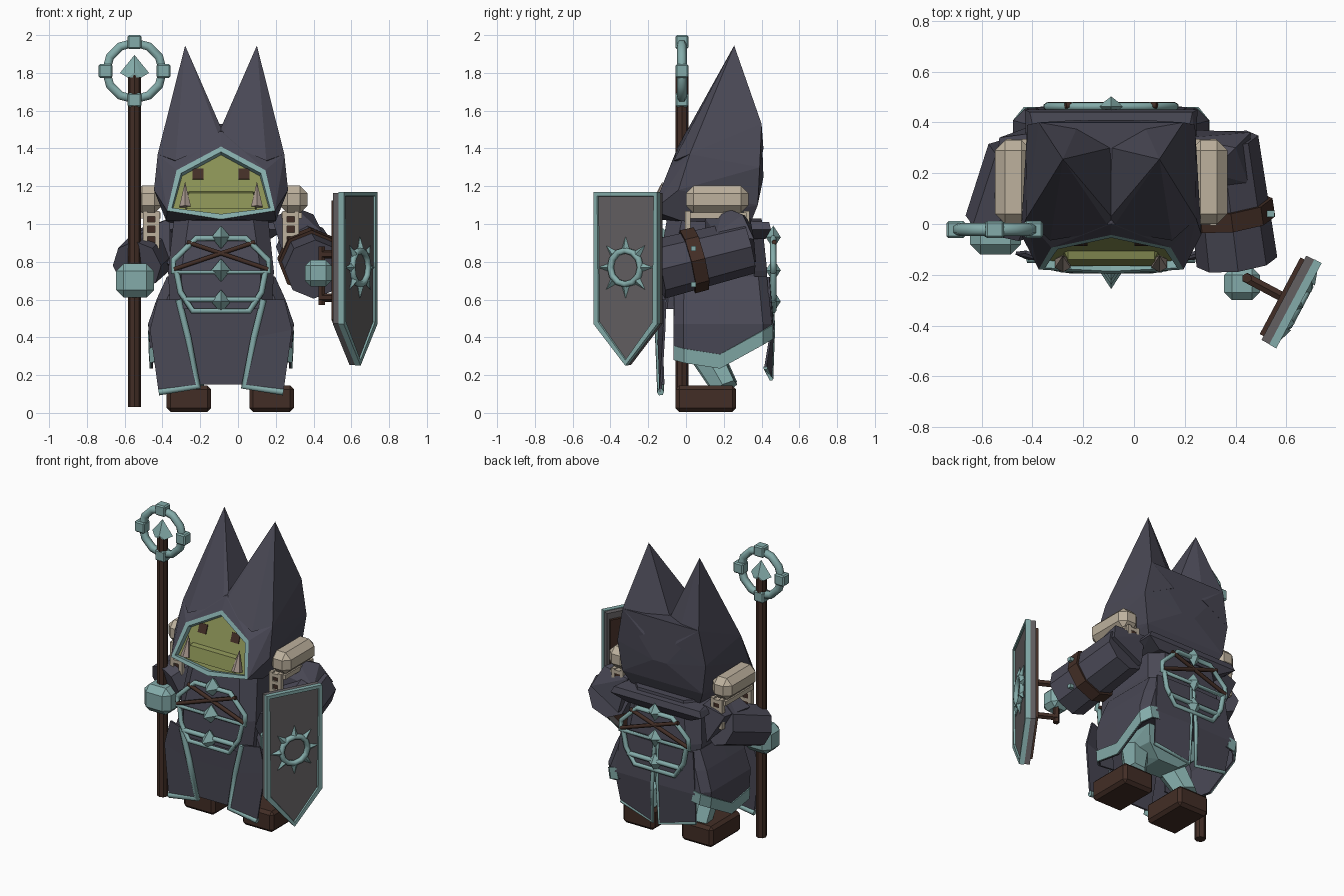
import bpy, bmesh
from math import sin, cos, pi, radians
from mathutils import Vector, Matrix

if "Cube" in bpy.data.objects:
    bpy.data.objects.remove(bpy.data.objects["Cube"])

CX = -0.09  # body centre line
SIDES = ((-1, "right"), (1, "left"))


def material(name, rgb):
    m = bpy.data.materials.new(name)
    m.use_nodes = True
    m.diffuse_color = (*rgb, 1)
    m.node_tree.nodes["Principled BSDF"].inputs["Base Color"].default_value = (*rgb, 1)
    return m


CLOTH = material("dark cloth", (0.068, 0.066, 0.092))
TEAL = material("pale teal", (0.23, 0.41, 0.40))
SKIN = material("green skin", (0.25, 0.28, 0.09))
BEIGE = material("beige padding", (0.51, 0.44, 0.34))
BROWN = material("brown leather", (0.055, 0.027, 0.019))
GREY = material("shield grey", (0.125, 0.115, 0.12))
TUSK = material("tusk", (0.36, 0.29, 0.25))


def finish(name, bm, *mats, matrix=None):
    bmesh.ops.recalc_face_normals(bm, faces=bm.faces)
    me = bpy.data.meshes.new(name)
    bm.to_mesh(me)
    bm.free()
    for m in mats:
        me.materials.append(m)
    ob = bpy.data.objects.new(name, me)
    bpy.context.collection.objects.link(ob)
    if matrix:
        ob.matrix_world = matrix
    return ob


def hull_mesh(pts):
    bm = bmesh.new()
    for p in pts:
        bm.verts.new(p)
    r = bmesh.ops.convex_hull(bm, input=bm.verts)
    junk = {v for v in r["geom_interior"] if isinstance(v, bmesh.types.BMVert)}
    bmesh.ops.delete(bm, geom=list(junk), context="VERTS")
    bmesh.ops.dissolve_limit(bm, angle_limit=0.03, verts=bm.verts, edges=bm.edges)
    bmesh.ops.recalc_face_normals(bm, faces=bm.faces)
    return bm


def hull(name, pts, mat, matrix=None):
    return finish(name, hull_mesh(pts), mat, matrix=matrix)


def box(name, c, size, mat, bevel=0, rx=0):
    bm = bmesh.new()
    bmesh.ops.create_cube(bm, size=1, matrix=Matrix.Diagonal((*size, 1)))
    if bevel:
        bmesh.ops.bevel(bm, geom=bm.edges[:], offset=bevel, segments=1, affect="EDGES")
    return finish(name, bm, mat, matrix=Matrix.Translation(c) @ Matrix.Rotation(rx, 4, "X"))


def rod(name, a, b, r1, r2, mat, sides=8, matrix=None):
    a, b = Vector(a), Vector(b)
    place = Matrix.Translation((a + b) / 2) @ (b - a).to_track_quat("Z", "Y").to_matrix().to_4x4()
    bm = bmesh.new()
    bmesh.ops.create_cone(bm, cap_ends=True, segments=sides, radius1=r1, radius2=r2,
                          depth=(b - a).length, matrix=place)
    return finish(name, bm, mat, matrix=matrix)


def trim(name, pts, r, mat, closed=False, matrix=None):
    cu = bpy.data.curves.new(name, "CURVE")
    cu.dimensions = "3D"
    cu.bevel_depth, cu.bevel_resolution, cu.use_fill_caps = r, 1, True
    sp = cu.splines.new("POLY")
    sp.points.add(len(pts) - 1)
    for p, q in zip(sp.points, pts):
        p.co = (*q, 1)
    sp.use_cyclic_u = closed
    cu.materials.append(mat)
    ob = bpy.data.objects.new(name, cu)
    bpy.context.collection.objects.link(ob)
    if matrix:
        ob.matrix_world = matrix
    return ob


def sheet(name, rows, mat, thick=0.012):
    """Cloth surface through matching rows of points."""
    bm = bmesh.new()
    vr = [[bm.verts.new(p) for p in row] for row in rows]
    for a, b in zip(vr, vr[1:]):
        for i in range(len(a) - 1):
            bm.faces.new((a[i], a[i + 1], b[i + 1], b[i]))
    ob = finish(name, bm, mat)
    mod = ob.modifiers.new("thickness", "SOLIDIFY")
    mod.thickness, mod.offset = thick, 0
    return ob


def section(w, yf, yb, z, c):
    half = [(w - c, yf), (w, yf + c), (w, yb - c), (w - c, yb)]
    return [(CX + x, y, z) for x, y in half] + [(CX - x, y, z) for x, y in half[::-1]]


def both(pts):
    return [(CX + s * x, y, z) for x, y, z in pts for s in (-1, 1)]


# Hood with a framed face opening
SLOPE = 0.4


def face_y(z):
    return -0.195 + SLOPE * (z - 1.03)


opening = [(x, face_y(z), z) for x, z in ((0, 1.41), (0.235, 1.285), (0.285, 1.07), (0, 1.025))]
bm = hull_mesh(both(opening + [
    (0.29, -0.02, 1.015), (0.355, -0.04, 1.18), (0.335, 0.02, 1.37), (0, 0, 1.49),
    (0, 0.38, 1.5), (0.285, 0.4, 1.53), (0.33, 0.39, 1.3),
    (0.3, 0.38, 1.1), (0.25, 0.34, 1.0), (0.05, 0.41, 1.25)]))
face = max(bm.faces, key=lambda f: f.normal.dot(Vector((0, -1, SLOPE))))
for thick, depth in ((0.03, 0), (0.006, -0.03)):
    for f in bmesh.ops.inset_region(bm, faces=[face], thickness=thick, depth=depth)["faces"]:
        f.material_index = 1
face.material_index = 2
finish("hood", bm, CLOTH, TEAL, SKIN)

# Skirt outline: distance in from the widest point, depth, hem height
SKIRT = ((0.16, -0.06, 0.29), (0.05, -0.06, 0.28), (0, -0.01, 0.265), (0, 0.18, 0.235),
         (0, 0.405, 0.36), (0.045, 0.45, 0.39), (0.1, 0.45, 0.4))

for s, side in SIDES:
    X = lambda x: CX + s * x
    P = lambda pts: [(X(x), y, z) for x, y, z in pts]
    # Hood ears
    hull(side + "_hood_ear", P((
        (0.19, 0.255, 1.945), (0, -0.025, 1.44), (0.24, -0.065, 1.335), (0.335, 0.02, 1.37),
        (0.285, 0.4, 1.53), (0.33, 0.39, 1.3), (0, 0.03, 1.51), (0, 0.3, 1.51), (0.12, 0.41, 1.4))), CLOTH)
    # Eyes and tusks
    box(side + "_eye", (X(0.122), face_y(1.265) + 0.03, 1.265), (0.06, 0.009, 0.06), BROWN, rx=-0.38)
    rod(side + "_tusk", (X(0.19), -0.155, 1.09), (X(0.19), -0.125, 1.225), 0.035, 0, TUSK, 6)
    # Shoulder pads with hanging ladders
    box(side + "_shoulder_pad", (X(0.385), 0.165, 1.13), (0.145, 0.33, 0.145), BEIGE, 0.04)
    box(side + "_pad_base", (X(0.375), 0.17, 1.045), (0.11, 0.3, 0.03), BEIGE)
    for y in (0.01, 0.32):
        box(side + "_ladder_backing", (X(0.37), y + 0.005, 0.97), (0.06, 0.012, 0.18), BROWN)
        for dx in (-0.032, 0.032):
            box(side + "_ladder_rail", (X(0.37 + dx), y, 0.97), (0.024, 0.03, 0.2), BEIGE)
        for z in (0.885, 0.945, 1.0, 1.05):
            box(side + "_ladder_rung", (X(0.37), y, z), (0.07, 0.025, 0.022), BEIGE)
    # Boots and legs, with the right foot set further in
    foot = 0.268 if s > 0 else 0.17
    box(side + "_boot", (X(foot), 0.105, 0.075), (0.235, 0.32, 0.14), BROWN, 0.02)
    rod(side + "_shin", (X(foot - 0.01), 0.21, 0.13), (X(0.14), 0.07, 0.38), 0.07, 0.095, TEAL, 6)
    # Coat front flap
    inner = [(0.225, -0.15, 0.6), (0.175, -0.145, 0.4), (0.12, -0.135, 0.14)]
    outer = [(0.335, -0.11, 0.6), (0.375, -0.115, 0.44), (0.33, -0.135, 0.11)]
    sheet(side + "_front_flap", list(zip(P(inner), P(outer))), CLOTH)
    trim(side + "_flap_trim", P(inner + outer[-1:]), 0.019, TEAL)
    # Skirt side with a hem that rises to the back, edged by a band
    rows = [P([(w - cut, y * k, z) for cut, y, hem in SKIRT])
            for w, z, k in ((0.28, 0.72, 0.94), (0.335, 0.6, 0.97), (0.38, 0.47, 1))]
    hem_row = P([(0.365 - cut, y, hem) for cut, y, hem in SKIRT])
    sheet(side + "_skirt", rows + [hem_row], CLOTH)
    band_top = [p.lerp(q, 0.075 / (q.z - p.z)) for p, q in zip(map(Vector, hem_row), map(Vector, rows[-1]))]
    push = lambda pts: [(x + s * 0.008, y + (0.006 if y > 0.42 else 0), z) for x, y, z in pts]
    sheet(side + "_hem_band", [push(band_top[1:]), push(hem_row[1:])], TEAL, thick=0.009)
    # Coat tail
    tail_in = [(0.012, 0.445, 0.72), (0.02, 0.46, 0.45), (0.025, 0.45, 0.18)]
    tail_out = [(0.27, 0.435, 0.72), (0.3, 0.455, 0.45), (0.28, 0.42, 0.24)]
    sheet(side + "_coat_tail", list(zip(P(tail_in), P(tail_out))), CLOTH)
    trim(side + "_tail_trim", P(tail_in + tail_out[-1:]), 0.012, TEAL)

hull("jaw", both([(0.2, -0.1, 1.08), (0.18, -0.165, 1.08), (0.2, -0.08, 1.15), (0.17, -0.14, 1.165),
                  (0.17, -0.06, 1.18)]), SKIN)

# Robe body, collar and inner front panel
hull("torso", section(0.27, -0.16, 0.43, 0.55, 0.06) + section(0.28, -0.15, 0.43, 0.75, 0.07)
     + section(0.25, -0.1, 0.4, 1.03, 0.08), CLOTH)
hull("back_collar", both([(0.28, 0.25, 1.02), (0.32, 0.44, 1.01), (0.34, 0.45, 0.97), (0.33, 0.2, 0.97),
                          (0.24, 0.42, 0.92), (0.26, 0.25, 0.92)]), CLOTH)
sheet("front_panel", [[(CX + x, y, z) for x in (-w, 0, w)] for w, y, z in (
    (0.23, -0.14, 0.6), (0.19, -0.13, 0.4), (0.14, -0.12, 0.15))], CLOTH)
hull("hips", both([(0.22, 0.02, 0.46), (0.22, 0.3, 0.46), (0.2, 0.04, 0.36), (0.18, 0.26, 0.36),
                   (0.08, 0.05, 0.29), (0.08, 0.22, 0.29)]), TEAL)

# Chest and back ornaments: outlines, crossed straps and gems
loops = {
    "upper": [(0.255, 0.745), (0.25, 0.81), (0.13, 0.925)],
    "lower": [(0.235, 0.745), (0.215, 0.64), (0.15, 0.54)],
    "bar": [(0.2, 0.6)],
}
for where, y_at, tip in (("front", lambda z: -0.18 + 0.1 * (z - 0.55), 0.08), ("back", lambda z: 0.462, 0.04)):
    out = -1 if where == "front" else 1
    for part, half in loops.items():
        line = half + [(-x, z) for x, z in half[::-1]]
        trim(where + "_" + part + "_outline", [(CX + x, y_at(z), z) for x, z in line], 0.016, TEAL,
             closed=part == "upper")
    for s, side in SIDES:
        trim(where + "_" + side + "_strap", [(CX + s * x, y_at(z) + 0.005 * out, z) for x, z in (
            (-0.25, 0.76), (0, 0.845), (0.18, 0.905))], 0.013, BROWN)
    for z in (0.93, 0.755, 0.59):
        c = Vector((CX, y_at(z), z))
        hull(where + "_gem", [c + Vector(d) * k for k in (-1, 1) for d in (
            (0.052, 0, 0), (0, tip, 0), (0, 0, 0.062))], TEAL)

# Left arm: shoulder, sleeve, cuff band, hand
top, mouth = Vector((0.345, 0.33, 0.88)), Vector((0.405, -0.15, 0.76))
hull("left_shoulder", [(0.18, 0.1, 1.03), (0.2, 0.34, 1.03), (0.3, 0.2, 1.09), (0.4, 0.3, 1.05),
                       (0.46, 0.36, 0.92), (0.45, 0.16, 0.95), (0.25, 0.37, 0.8), (0.25, 0.1, 0.8)], CLOTH)
rod("left_sleeve", top, mouth, 0.145, 0.16, CLOTH)
rod("left_sleeve_band", top.lerp(mouth, 0.52), top.lerp(mouth, 0.67), 0.17, 0.172, BROWN)
for z in (0.68, 0.87):
    box("band_stud", (0.538, 0.04, z), (0.03, 0.025, 0.025), TEAL)
box("left_hand", (0.425, -0.235, 0.74), (0.14, 0.13, 0.14), TEAL, 0.03)

# Right arm and hand
hull("right_shoulder", [(-0.36, 0.08, 1.03), (-0.38, 0.36, 1.02), (-0.53, 0.34, 0.97), (-0.55, 0.1, 0.95),
                        (-0.42, 0.38, 0.78), (-0.36, 0.06, 0.78)], CLOTH)
rod("right_sleeve", (-0.44, 0.27, 0.87), (-0.535, -0.01, 0.78), 0.14, 0.135, CLOTH)
box("right_hand", (-0.545, -0.035, 0.7), (0.2, 0.17, 0.18), TEAL, 0.04)

# Staff with ring head
SX, SY, SZ = -0.548, -0.022, 1.81
rod("staff_pole", (SX, SY, 0.03), (SX, SY, 1.79), 0.034, 0.034, BROWN)
hull("staff_tip", [(SX + x, SY + y, z) for x, y, z in (
    (0, 0, 1.895), (0.077, 0, 1.8), (-0.077, 0, 1.8), (0, 0.034, 1.8), (0, -0.034, 1.8),
    (0.036, 0.03, 1.775), (-0.036, 0.03, 1.775), (0.036, -0.03, 1.775), (-0.036, -0.03, 1.775))], TEAL)
trim("staff_ring", [(SX + 0.15 * cos(a * pi / 6), SY, SZ + 0.15 * sin(a * pi / 6)) for a in range(12)],
     0.026, TEAL, closed=True)
for dx, dz in ((1, 0), (-1, 0), (0, 1), (0, -1)):
    box("staff_ring_block", (SX + 0.153 * dx, SY, SZ + 0.153 * dz), (0.073, 0.068, 0.073), TEAL, 0.008)

# Shield, built facing forward and then turned
place = Matrix.Translation((0.612, -0.302, 0)) @ Matrix.Rotation(radians(62), 4, "Z")


def shield_layer(y0, y1, k):
    shape = ((-0.19, 1.17), (0.19, 1.17), (0.19, 0.47), (0, 0.25), (-0.19, 0.47))
    return [(u * k, y, 0.71 + (z - 0.71) * k) for u, z in shape for y in (y0, y1)]


bm = hull_mesh(shield_layer(-0.042, -0.01, 1))
front = min(bm.faces, key=lambda f: f.normal.y)
bmesh.ops.inset_region(bm, faces=[front], thickness=0.03, depth=0)
bmesh.ops.inset_region(bm, faces=[front], thickness=0.004, depth=-0.01)
front.material_index = 1
finish("shield_front", bm, TEAL, GREY, matrix=place)
hull("shield_core", shield_layer(-0.01, 0.025, 0.99), GREY, place)
hull("shield_back", shield_layer(0.025, 0.042, 0.9), BROWN, place)
ring = [(sin(a * pi / 6), cos(a * pi / 6)) for a in range(12)]
trim("shield_emblem_ring", [(0.09 * u, -0.04, 0.77 + 0.09 * v) for u, v in ring], 0.018, TEAL, True, place)
for i in range(8):
    u, v = sin(i * pi / 4), cos(i * pi / 4)
    rod("shield_emblem_ray", (0.1 * u, -0.038, 0.77 + 0.1 * v), (0.165 * u, -0.038, 0.77 + 0.165 * v),
        0.022, 0, TEAL, 4, place)
rod("shield_grip", (0, 0.19, 0.57), (0, 0.19, 0.88), 0.02, 0.02, BROWN, 6, place)
for z in (0.61, 0.84):
    rod("shield_bracket", (0, 0.2, z), (0, 0.03, z), 0.022, 0.022, BROWN, 6, place)
